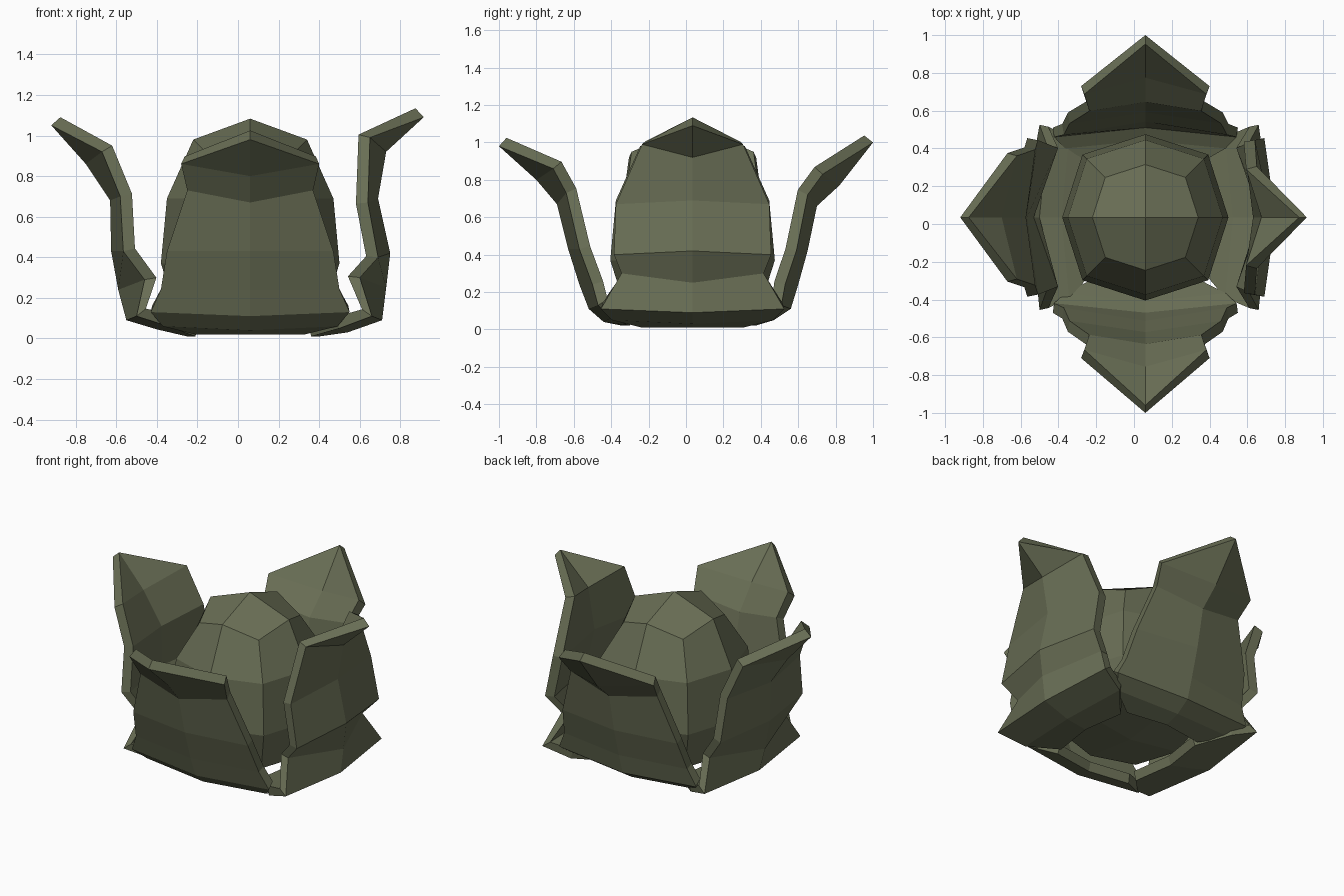
import bpy, bmesh
from math import cos, sin, pi
from mathutils import Vector

if "Cube" in bpy.data.objects:
    bpy.data.objects.remove(bpy.data.objects["Cube"])

olive = bpy.data.materials.new("olive")
olive.diffuse_color = (0.14, 0.155, 0.09, 1)
olive.use_nodes = True
olive.node_tree.nodes["Principled BSDF"].inputs["Base Color"].default_value = olive.diffuse_color
CX, CY = 0.06, 0.035


def finish(name, bm):
    me = bpy.data.meshes.new(name)
    bm.to_mesh(me)
    bm.free()
    me.materials.append(olive)
    ob = bpy.data.objects.new(name, me)
    bpy.context.collection.objects.link(ob)
    return ob


# Central bulb: squarish eight-sided rings, caps made of four quads
bm = bmesh.new()
rings = []
for r, z, drop in [(0.36, 0.12, 0.0), (0.44, 0.37, 0.0), (0.41, 0.69, 0.0), (0.28, 0.98, 0.07)]:
    ring = []
    for i in range(8):
        rr = r * (1.07 if i % 2 else 1)
        ring.append(bm.verts.new((CX + rr * cos(i * pi / 4), CY + rr * sin(i * pi / 4),
                                  z - drop * (i % 2))))
    rings.append(ring)
for a, b in zip(rings, rings[1:]):
    for i in range(8):
        j = (i + 1) % 8
        bm.faces.new((a[i], a[j], b[j], b[i]))
for ring, z in ((rings[0], 0.07), (rings[-1], 1.083)):
    tip = bm.verts.new((CX, CY, z))
    for i in range(0, 8, 2):
        bm.faces.new((ring[i], ring[i + 1], ring[(i + 2) % 8], tip))
bmesh.ops.recalc_face_normals(bm, faces=bm.faces)
finish("bulb", bm)

# Leaf rows below the tip: half width, edge inset, edge rise
LOWER = [(0.49, 0.05, 0.02), (0.43, 0.04, 0.02), (0.27, 0.04, 0.0)]
FRONT_ROWS = [(0.34, 0.09, 0.06), (0.31, 0.05, 0.06), (0.41, 0.06, 0.0),
              (0.44, 0.07, 0.0)] + LOWER
LEFT_ROWS = [(0.34, 0.08, 0.06), (0.37, 0.05, 0.02), (0.42, 0.06, 0.0),
             (0.38, 0.13, 0.05)] + LOWER
RIGHT_ROWS = [(0.27, 0.08, 0.07), (0.41, 0.05, -0.02), (0.42, 0.06, -0.02),
              (0.38, 0.13, 0.05)] + LOWER
THICK = 0.06


def leaf(name, out, side, rows, profile):
    """Three-point-wide strip following a (reach, height) profile, thickened inward."""
    out, side = Vector(out), Vector(side)
    centre = side * side.dot(Vector((CX, CY, 0)))
    up = Vector((0, 0, 1))

    def point(reach, across, z):
        return centre + out * reach + side * across + up * z

    bm = bmesh.new()
    tip = bm.verts.new(point(profile[0][0], 0, profile[0][1]))
    prev = None
    for (r, z), (w, inset, rise) in zip(profile[1:], rows):
        row = [bm.verts.new(point(r - inset * abs(s), w * s, z + rise * abs(s)))
               for s in (-1, 0, 1)]
        for i in range(2):
            if prev:
                bm.faces.new((prev[i], row[i], row[i + 1], prev[i + 1]))
            else:
                bm.faces.new((tip, row[i], row[i + 1]))
        prev = row
    faces = list(bm.faces)
    bmesh.ops.recalc_face_normals(bm, faces=faces)
    faces[4].normal_update()
    if faces[4].normal.dot(out) < 0:
        bmesh.ops.reverse_faces(bm, faces=faces)
    mod = finish(name, bm).modifiers.new("thickness", 'SOLIDIFY')
    mod.thickness = THICK
    mod.offset = -1


# Four curled leaves, each with its own midline from tip to base
leaf("front_leaf", (0, -1, 0), (1, 0, 0), FRONT_ROWS,
     [(1.00, 0.98), (0.80, 0.80), (0.69, 0.67), (0.63, 0.43),
      (0.57, 0.24), (0.52, 0.11), (0.44, 0.04), (0.34, 0.02)])
leaf("back_leaf", (0, 1, 0), (1, 0, 0), FRONT_ROWS,
     [(1.00, 1.00), (0.82, 0.77), (0.70, 0.66), (0.65, 0.42),
      (0.60, 0.24), (0.56, 0.11), (0.47, 0.05), (0.37, 0.02)])
leaf("left_leaf", (-1, 0, 0), (0, 1, 0), LEFT_ROWS,
     [(0.92, 1.05), (0.75, 0.86), (0.63, 0.68), (0.625, 0.43),
      (0.59, 0.24), (0.55, 0.09), (0.40, 0.045), (0.25, 0.01)])
leaf("right_leaf", (1, 0, 0), (0, 1, 0), RIGHT_ROWS,
     [(0.915, 1.09), (0.73, 0.92), (0.69, 0.69), (0.75, 0.42),
      (0.73, 0.25), (0.71, 0.09), (0.54, 0.03), (0.40, 0.01)])
